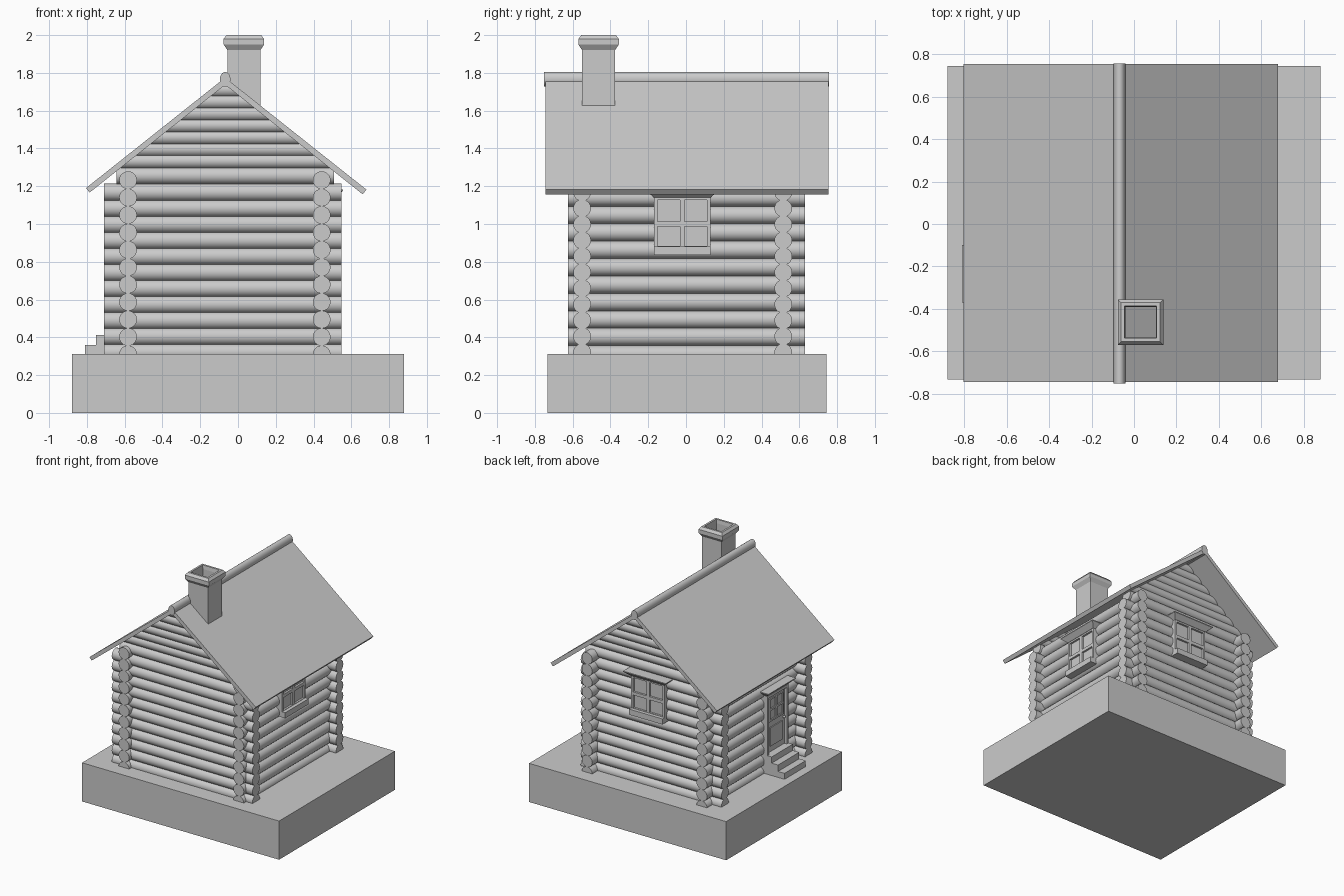
import bpy, bmesh
from math import sin, cos, pi, radians
from mathutils import Matrix, Vector

if "Cube" in bpy.data.objects:
    bpy.data.objects.remove(bpy.data.objects["Cube"])

CX = -0.068                      # ridge line of the house
SLOPE = 0.79


def make(name, bm, mat=None, smooth=False):
    if mat:
        bm.transform(mat)
    bmesh.ops.recalc_face_normals(bm, faces=bm.faces[:])
    me = bpy.data.meshes.new(name)
    bm.to_mesh(me)
    bm.free()
    ob = bpy.data.objects.new(name, me)
    bpy.context.collection.objects.link(ob)
    if smooth:
        bpy.ops.object.select_all(action='DESELECT')
        ob.select_set(True)
        bpy.context.view_layer.objects.active = ob
        bpy.ops.object.shade_smooth_by_angle(angle=radians(40))
    return ob


def loft(bm, rings, closed=False):
    """Skin a list of equal-length point rings; cap the ends unless closed."""
    vs = [[bm.verts.new(p) for p in r] for r in rings]
    n = len(vs[0])
    for a, b in zip(vs, vs[1:] + (vs[:1] if closed else [])):
        for i in range(n):
            j = (i + 1) % n
            bm.faces.new((a[i], a[j], b[j], b[i]))
    if not closed:
        bm.faces.new(vs[0])
        bm.faces.new(vs[-1])


def rect(x0, x1, y0, y1, z):
    return [(x0, y0, z), (x1, y0, z), (x1, y1, z), (x0, y1, z)]


def box(bm, x0, x1, y0, y1, z0, z1):
    loft(bm, [rect(x0, x1, y0, y1, z0), rect(x0, x1, y0, y1, z1)])


def log(bm, axis, a, b, across, z, r, n=20, limit=None):
    """Round log from a to b; limit trims the ends to the roof slope."""
    rings = []
    for end in (a, b):
        ring = []
        for k in range(n):
            t = 2 * pi * k / n
            u, w, e = across + r * cos(t), z + r * sin(t), end
            if limit:
                h = max(0.0, min(0.575, (limit - w) / SLOPE))
                e = CX + (h if end > CX else -h)
            ring.append((e, u, w) if axis == 'x' else (u, e, w))
        rings.append(ring)
    loft(bm, rings)


# Ground block
bm = bmesh.new()
box(bm, -0.88, 0.88, -0.733, 0.745, 0, 0.312)
make("base", bm)

# Front and back walls, with gable logs above
for name, y in (("front_wall_logs", -0.55), ("back_wall_logs", 0.515)):
    bm = bmesh.new()
    for i in range(11):
        log(bm, 'x', -0.71, 0.547, y, 0.32 + 0.0848 * i, 0.047)
    make(name, bm, smooth=True)
    bm = bmesh.new()
    log(bm, 'x', -1, 1, y, 1.256, 0.046, limit=1.752)
    for i in range(7):
        log(bm, 'x', -1, 1, y, 1.33 + 0.063 * i, 0.039, limit=1.752)
    make(name.replace("wall", "gable"), bm, smooth=True)

# Side walls
for name, x in (("left_wall_logs", -0.582), ("right_wall_logs", 0.443)):
    bm = bmesh.new()
    for i in range(11):
        log(bm, 'y', -0.625, 0.63, x, 0.31 + 0.0922 * i, 0.047)
    make(name, bm, smooth=True)

# Roof slabs and ridge pole
profile = [(CX, 1.775), (-0.805, 1.19), (-0.785, 1.167),
           (CX, 1.737), (0.66, 1.157), (0.68, 1.182)]
bm = bmesh.new()
loft(bm, [[(x, y, z) for x, z in profile] for y in (-0.745, 0.755)])
make("roof", bm)
bm = bmesh.new()
loft(bm, [[(CX + 0.028 * cos(2 * pi * k / 20), y, 1.766 + 0.039 * sin(2 * pi * k / 20))
           for k in range(20)] for y in (-0.752, 0.757)])
make("ridge_pole", bm, smooth=True)

# Chimney: open square tube with a flared cap
bm = bmesh.new()
loft(bm, [rect(0.031 - h, 0.031 + h, -0.4625 - h, -0.4625 + h, z) for h, z in (
    (0.087, 1.6), (0.087, 1.92), (0.107, 1.95), (0.107, 1.98),
    (0.092, 2.0), (0.076, 2.0), (0.072, 1.97), (0.072, 1.6))], closed=True)
make("chimney", bm)


# Openings are built facing -y at the origin, then turned onto their wall
def place(x, y, z, deg):
    return Matrix.Translation((x, y, z)) @ Matrix.Rotation(radians(deg), 4, 'Z')


def crown(bm, w, z):
    loft(bm, [rect(-w, w, -0.025, 0.03, z), rect(-w - 0.04, w + 0.04, -0.065, 0.03, z + 0.035),
              rect(-w - 0.04, w + 0.04, -0.065, 0.03, z + 0.042)])


def grid_frame(bm, w, z0, zm, z1, edge, bar, front):
    for s in (-1, 1):
        x0, x1 = sorted((s * w, s * (w - edge)))
        box(bm, x0, x1, front, 0.03, z0, z1)
    box(bm, -bar, bar, front, 0.03, z0 + edge, z1 - edge)
    for a, b in ((z0, z0 + edge), (z1 - edge, z1)):
        box(bm, -w + edge, w - edge, front, 0.03, a, b)
    for a, b in ((-w + edge, -bar), (bar, w - edge)):
        box(bm, a, b, front, 0.03, zm - bar, zm + bar)


def window(name, mat):
    bm = bmesh.new()
    grid_frame(bm, 0.15, 0.03, 0.165, 0.31, 0.018, 0.013, -0.022)
    make(name + "_frame", bm, mat)
    bm = bmesh.new()
    box(bm, -0.14, 0.14, -0.006, 0.02, 0.04, 0.3)
    make(name + "_glass", bm, mat)
    bm = bmesh.new()
    box(bm, -0.15, 0.15, -0.05, 0.03, 0, 0.045)
    make(name + "_sill", bm, mat)
    bm = bmesh.new()
    crown(bm, 0.15, 0.305)
    make(name + "_crown", bm, mat)


window("right_window", place(0.49, -0.02, 0.835, 90))
window("back_window", place(CX, 0.562, 0.868, 180))

# Door on the left wall
door = place(-0.629, -0.235, 0.46, -90)
bm = bmesh.new()
for s in (-1, 1):
    x0, x1 = sorted((s * 0.135, s * 0.112))
    box(bm, x0, x1, -0.028, 0.03, 0, 0.48)
box(bm, -0.112, 0.112, -0.028, 0.03, 0.458, 0.48)
crown(bm, 0.135, 0.48)
make("door_frame", bm, door)
bm = bmesh.new()
box(bm, -0.112, 0.112, -0.006, 0.03, 0, 0.458)
box(bm, -0.075, 0.075, -0.014, 0, 0.05, 0.2)
make("door_panel", bm, door)
bm = bmesh.new()
grid_frame(bm, 0.095, 0.25, 0.345, 0.44, 0.014, 0.008, -0.016)
make("door_window_bars", bm, door)
bm = bmesh.new()
bmesh.ops.create_uvsphere(bm, u_segments=12, v_segments=8, radius=0.011,
                          matrix=Matrix.Translation((0.097, -0.016, 0.225)))
make("door_knob", bm, door, smooth=True)

# Steps
bm = bmesh.new()
steps = [(-0.81, 0.31), (-0.81, 0.36), (-0.752, 0.36), (-0.752, 0.412),
         (-0.695, 0.412), (-0.695, 0.462), (-0.6, 0.462), (-0.6, 0.31)]
loft(bm, [[(x, y, z) for x, z in steps] for y in (-0.37, -0.1)])
make("door_steps", bm)
